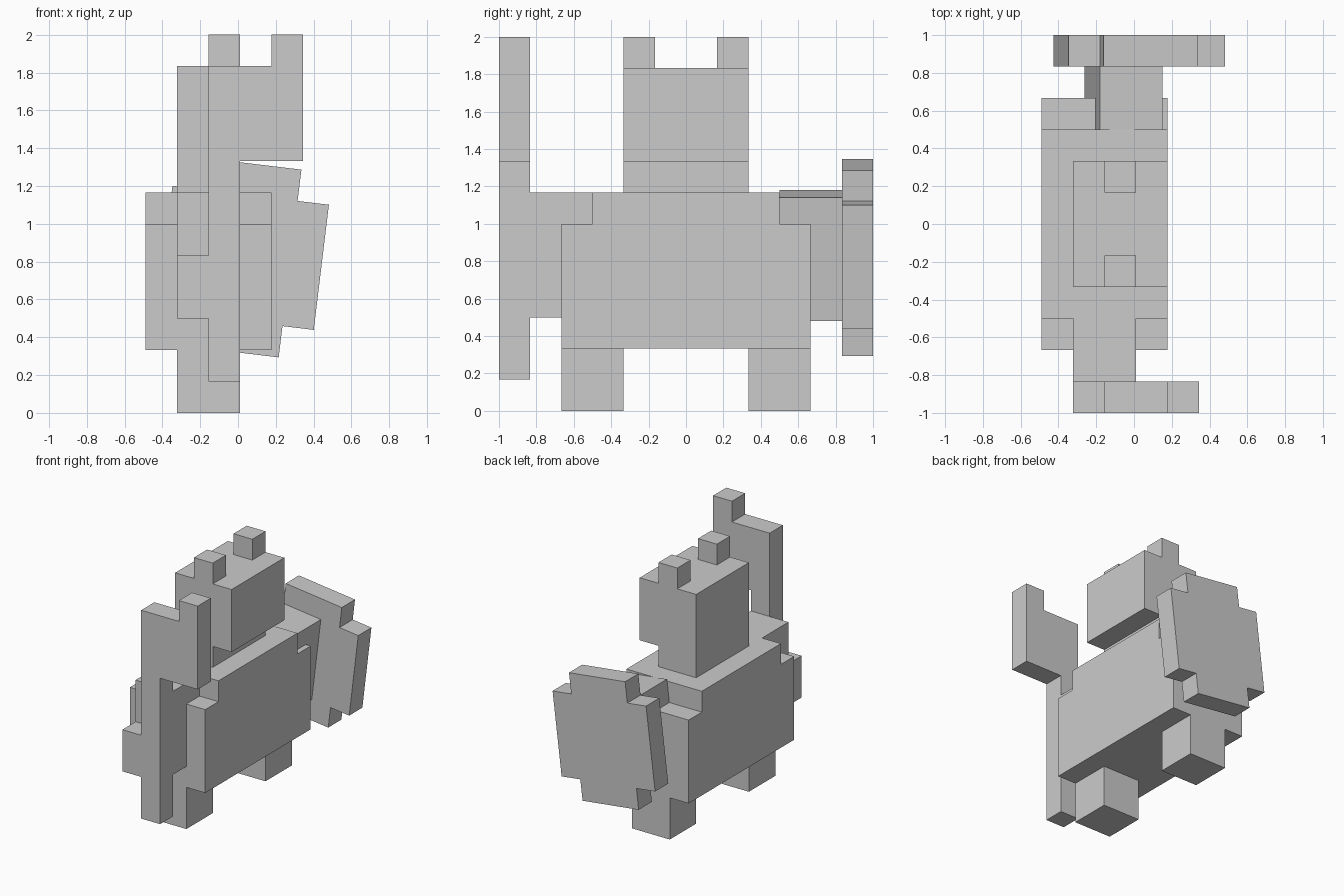
import bpy, bmesh, math
from mathutils import Matrix, Vector

if "Cube" in bpy.data.objects:
    bpy.data.objects.remove(bpy.data.objects["Cube"])

U = 1 / 6        # block unit
X0 = -0.49       # left side of the body

grey = bpy.data.materials.new("plain_grey")
grey.diffuse_color = (0.6, 0.6, 0.6, 1)
grey.use_nodes = True
grey.node_tree.nodes["Principled BSDF"].inputs["Base Color"].default_value = grey.diffuse_color


def prism(name, outline, start, depth, frame):
    """Extrude a 2D outline (in block units) along the third axis of the frame."""
    bm = bmesh.new()
    face = bm.faces.new([bm.verts.new((a * U, b * U, start * U)) for a, b in outline])
    ext = bmesh.ops.extrude_face_region(bm, geom=[face])
    moved = [v for v in ext["geom"] if isinstance(v, bmesh.types.BMVert)]
    bmesh.ops.translate(bm, verts=moved, vec=(0, 0, depth * U))
    bmesh.ops.transform(bm, matrix=frame, verts=bm.verts)
    bmesh.ops.recalc_face_normals(bm, faces=bm.faces)
    mesh = bpy.data.meshes.new(name)
    bm.to_mesh(mesh)
    bm.free()
    mesh.materials.append(grey)
    obj = bpy.data.objects.new(name, mesh)
    bpy.context.collection.objects.link(obj)
    return obj


def frame(origin, a, b, c):
    m = Matrix((a, b, c)).transposed().to_4x4()
    m.translation = Vector(origin)
    return m


X, Y, Z = (1, 0, 0), (0, 1, 0), (0, 0, 1)
SIDE = frame((X0, 0, 0), Y, Z, X)     # outline in y, z; extruded along x
FRONT = frame((X0, 0, 0), X, Z, Y)    # outline in x, z; extruded along y


def rect(a0, a1, b0, b1):
    return [(a0, b0), (a1, b0), (a1, b1), (a0, b1)]


# Body with stepped shoulders
prism("body", [(-4, 2), (4, 2), (4, 6), (3, 6), (3, 7), (-3, 7), (-3, 6), (-4, 6)],
      0, 4, SIDE)

# Head overhanging a narrower neck
prism("head", [(1, 7), (3, 7), (3, 8), (4, 8), (4, 11), (1, 11)], -2, 4, FRONT)

# Mirrored ears and legs
for s, label in ((-1, "front"), (1, "back")):
    prism(label + "_ear", rect(s, 2 * s, 11, 12), 2, 1, SIDE)
    prism(label + "_leg", rect(2 * s, 4 * s, 0, 2), 1, 2, SIDE)

# Weapon arm: side of the body plus the shoulder filling the notch
prism("weapon_arm", [(-5, 3), (-4, 3), (-4, 6), (-3, 6), (-3, 7), (-5, 7)], 1, 2, SIDE)
prism("weapon_hand", rect(1, 2, 3, 5), -6, 1, FRONT)

# Axe: handle and head with a raised outer tip
prism("axe", [(2, 1), (3, 1), (3, 8), (5, 8), (5, 12), (4, 12), (4, 11), (2, 11)],
      -6, 1, FRONT)

# Shield and its arm lean together
t = math.radians(6.9)
LEAN = frame((0.027, 0, 0.82), (math.cos(t), 0, -math.sin(t)),
             (math.sin(t), 0, math.cos(t)), Y)
prism("shield_arm", rect(-1.5, 0.5, -2, 2), 3, 2, LEAN)
half = [(1.5, -3), (1.5, -2), (2.5, -2), (2.5, 2), (1.5, 2), (1.5, 3)]
prism("shield", half + [(-a, b) for a, b in reversed(half)], 5, 1, LEAN)
